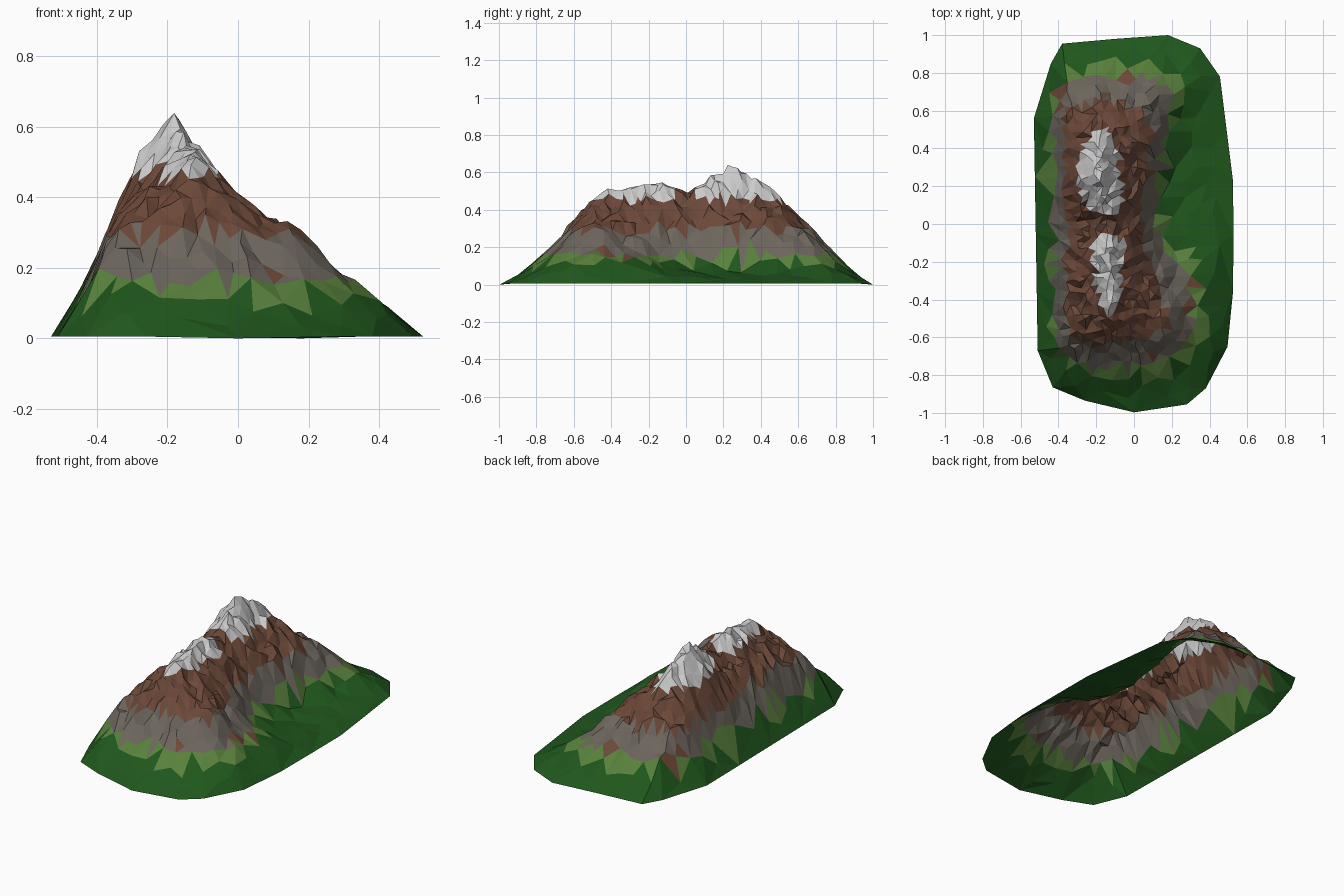
import bpy, random, math
from mathutils import Vector, noise, geometry

if "Cube" in bpy.data.objects:
    bpy.data.objects.remove(bpy.data.objects["Cube"])

random.seed(4)

# Footprint outline (x, y)
RIM = [(-.38, .955), (-.1, .98), (.18, 1), (.35, .93), (.455, .78), (.49, .5), (.525, .22),
       (.526, -.06), (.525, -.35), (.495, -.65), (.38, -.87), (.28, -.955), (0, -.997),
       (-.26, -.935), (-.43, -.865), (-.51, -.67), (-.515, -.36), (-.52, -.05),
       (-.525, .25), (-.53, .56), (-.44, .85)]

# Profiles along y: crest height, crest x, and where the east flank crosses its bands
CREST_Z = [(-1, 0), (-.9, .05), (-.8, .13), (-.7, .22), (-.6, .34), (-.5, .47), (-.4, .51),
           (-.3, .53), (-.2, .55), (-.1, .54), (0, .495), (.1, .56), (.18, .61), (.25, .645),
           (.35, .585), (.45, .53), (.5, .48), (.6, .36), (.7, .26), (.8, .16), (.9, .07), (1, 0)]
CREST_X = [(-1, -.1), (-.45, -.13), (0, -.14), (.25, -.185), (.6, -.17), (1, -.1)]
EAST_MID = [(-.8, .1), (-.6, .12), (-.5, .19), (-.35, .11), (-.2, .08), (0, .04), (.2, .06),
            (.4, .09), (.6, .07), (.8, .1)]
EAST_FOOT = [(-.8, .2), (-.6, .3), (-.5, .32), (-.35, .29), (-.2, .2), (-.1, .13), (.05, .1),
             (.2, .12), (.4, .15), (.6, .19), (.8, .2)]
EAST_TOE_Z = [(-.2, .135), (0, .09), (.15, .065), (.5, .075), (.7, .11)]
EAST_SHOULDER = [(-.8, .05), (-.6, .1), (-.35, .12), (-.2, .09), (0, .05), (.2, .03), (.6, .035),
                 (.8, .03)]


def lerp(keys, t):
    if t <= keys[0][0]:
        return keys[0][1]
    for (a, u), (b, v) in zip(keys, keys[1:]):
        if t <= b:
            return u + (v - u) * (t - a) / (b - a)
    return keys[-1][1]


def rim_distance(x, y):
    # Signed distance to the convex outline, positive inside
    d = 9
    for (ax, ay), (bx, by) in zip(RIM, RIM[1:] + RIM[:1]):
        ex, ey = bx - ax, by - ay
        d = min(d, ((y - ay) * -ex + (x - ax) * ey) / math.hypot(ex, ey))
    return d


def height(x, y):
    c, cx = lerp(CREST_Z, y), lerp(CREST_X, y)
    mid, foot = min(.30, .85 * c), min(.16, .6 * c)
    toe = lerp(EAST_FOOT, y)
    section = [(-.53, 0), (-.43, foot), (-.37, mid), (cx - .1, mid + .6 * (c - mid)), (cx, c),
               (cx + .09, mid + .58 * (c - mid)), (lerp(EAST_MID, y), mid), (toe, foot),
               (toe + .06, min(lerp(EAST_TOE_Z, y), .9 * foot)),
               (.4, min(lerp(EAST_SHOULDER, y), .75 * foot)), (.53, 0)]
    d = max(0, rim_distance(x, y))
    return max(0, min(lerp(section, x), 1.2 * d + 5 * d * d))


# Scatter points: sparse on the meadows, dense on the rocks, with a line along the crest
pts = [Vector(p) for p in RIM]
crest = [Vector((lerp(CREST_X, i * .05) + random.uniform(-.015, .015), i * .05))
         for i in range(-11, 13)]
pts += crest
for _ in range(14000):
    x, y = random.uniform(-.53, .53), random.uniform(-1, 1)
    if rim_distance(x, y) < .035:
        continue
    r = lerp([(0, .09), (.12, .065), (.2, .042), (.35, .03), (.6, .024)], height(x, y))
    if all((p.x - x) ** 2 + (p.y - y) ** 2 > r * r for p in pts):
        pts.append(Vector((x, y)))

n = len(RIM)
flat, _, tris, *_ = geometry.delaunay_2d_cdt(
    pts, [(i, (i + 1) % n) for i in range(n)], [], 1, 1e-5)

# Lift the points, with craggy noise growing with height
verts = []
for p in flat:
    h = height(p.x, p.y)
    if rim_distance(p.x, p.y) < .01:
        z = .005 if abs(p.y) < .99 else 0
    elif any((p - q).length < 1e-4 for q in crest):
        z = h + random.uniform(-.012, .006)
    else:
        rough = lerp([(0, .15), (.15, .45), (.3, .9), (.45, 1), (.65, .6)], h)
        z = h + rough * (.02 * noise.noise(Vector((p.x * 9, p.y * 9, 2)))
                         + random.uniform(-.028, .028))
    verts.append((p.x, p.y, max(z, 0)))

mesh = bpy.data.meshes.new("mountain")
mesh.from_pydata(verts, [], [tuple(t) for t in tris])
mountain = bpy.data.objects.new("mountain", mesh)
bpy.context.collection.objects.link(mountain)

# Colour bands by altitude
for name, col in [("forest", (.014, .095, .012)), ("meadow", (.1, .22, .045)),
                  ("stone", (.15, .13, .11)), ("earth", (.15, .065, .04)),
                  ("snow", (.62, .62, .62))]:
    m = bpy.data.materials.new(name)
    m.diffuse_color = (*col, 1)
    m.use_nodes = True
    m.node_tree.nodes["Principled BSDF"].inputs["Base Color"].default_value = m.diffuse_color
    mesh.materials.append(m)

for f in mesh.polygons:
    x, y, z = f.center
    z += random.uniform(-.012, .012)
    snow_line = .455 + .1 * math.exp(-(y / .06) ** 2)
    band = sum(z > t for t in (.115, .16, .295, snow_line))
    if .15 < z < .19 and random.random() < .1:
        band = 3
    f.material_index = band
    f.use_smooth = False
